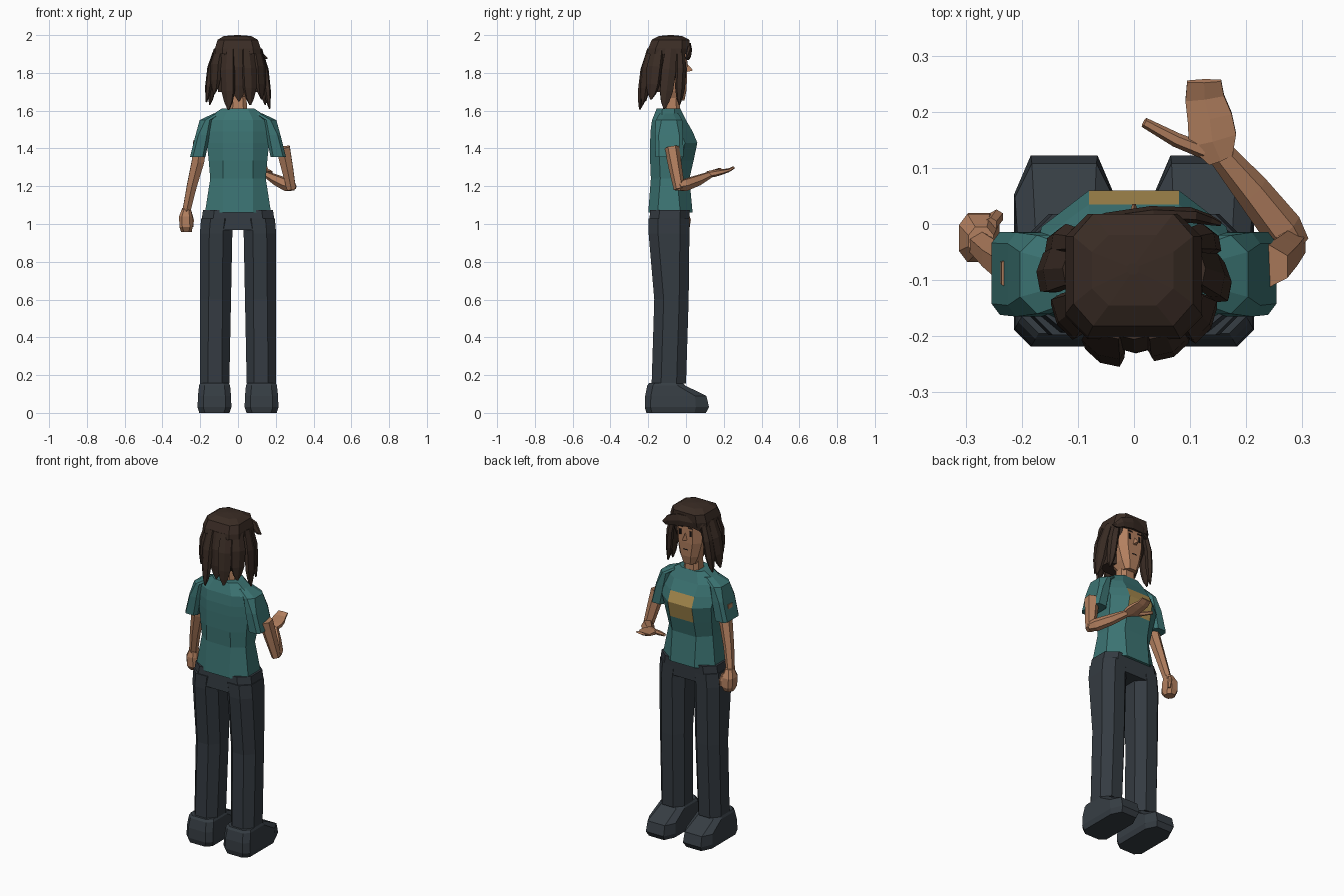
import bpy, bmesh, math
from mathutils import Vector


def material(name, rgb):
    m = bpy.data.materials.new(name)
    m.diffuse_color = (*rgb, 1)
    return m


TEAL = material("teal cloth", (0.045, 0.175, 0.172))
GOLD = material("gold print", (0.40, 0.265, 0.08))
TROUSER = material("dark slate cloth", (0.034, 0.043, 0.053))
SHOE = material("shoe slate", (0.037, 0.047, 0.057))
SKIN = material("tan skin", (0.45, 0.215, 0.115))
HAIR = material("dark brown hair", (0.042, 0.025, 0.018))
EYE = material("eye black", (0.012, 0.01, 0.01))


def skin_rings(name, rings, *mats):
    """Join matching rings of points into a capped flat-faced solid."""
    bm = bmesh.new()
    rows = [[bm.verts.new(p) for p in r] for r in rings]
    n = len(rows[0])
    for a, b in zip(rows, rows[1:]):
        for i in range(n):
            j = (i + 1) % n
            bm.faces.new((a[i], a[j], b[j], b[i]))
    bm.faces.new(rows[0][::-1])
    bm.faces.new(rows[-1])
    bmesh.ops.recalc_face_normals(bm, faces=bm.faces)
    me = bpy.data.meshes.new(name)
    bm.to_mesh(me)
    bm.free()
    for m in mats:
        me.materials.append(m)
    ob = bpy.data.objects.new(name, me)
    bpy.context.collection.objects.link(ob)
    return ob


def octo(x0, x1, y0, y1, z, cx=0.03, cf=0.03, cb=None):
    """Rectangle with cut corners: cx across, cf front depth, cb back depth."""
    cb = cf if cb is None else cb
    return [(x0 + cx, y0, z), (x1 - cx, y0, z), (x1, y0 + cb, z), (x1, y1 - cf, z),
            (x1 - cx, y1, z), (x0 + cx, y1, z), (x0, y1 - cf, z), (x0, y0 + cb, z)]


def flip(rings, s):
    return [[(s * x, y, z) for x, y, z in r] for r in rings]


def tube(name, pts, mat, ref, n=6):
    """Faceted tube; each point is (x, y, z, radius along ref, radius across)."""
    rings = []
    ps = [Vector(p[:3]) for p in pts]
    for i, p in enumerate(pts):
        t = (ps[min(i + 1, len(ps) - 1)] - ps[max(i - 1, 0)]).normalized()
        u = Vector(ref)
        u = (u - t * u.dot(t)).normalized()
        v = t.cross(u)
        ang = [2 * math.pi * (k + 0.5) / n for k in range(n)]
        rings.append([ps[i] + u * p[3] * math.cos(a) + v * p[4] * math.sin(a) for a in ang])
    return skin_rings(name, rings, mat)


# Shoes, trouser legs and sleeves, mirrored left and right
for s, side in ((1, "right"), (-1, "left")):
    skin_rings(side + "_shoe", flip([
        octo(.045, .205, -.21, .105, 0, .03, .06, .03),
        octo(.035, .214, -.218, .122, .03, .03, .07, .03),
        octo(.037, .212, -.216, .108, .09, .03, .06, .03),
        octo(.042, .206, -.205, -.005, .145, .03, .04, .03),
        octo(.05, .2, -.195, -.015, .158, .03, .04, .03)], s), SHOE)
    skin_rings(side + "_trouser_leg", flip([
        octo(.046, .2, -.182, .0, .155, .04, .05),
        octo(.037, .2, -.168, .014, .6, .045, .05),
        octo(.03, .202, -.198, .018, .95, .05, .05),
        octo(.02, .195, -.198, .018, 1.03, .05, .05)], s), TROUSER)
    skin_rings(side + "_sleeve", flip([
        octo(.172, .254, -.162, -.014, 1.355, .015, .02),
        octo(.15, .225, -.165, -.015, 1.47, .015, .02),
        octo(.12, .203, -.16, -.02, 1.55, .03, .03),
        octo(.08, .13, -.14, -.04, 1.585, .015, .03)], s), TEAL)

# Hips
skin_rings("hips", [octo(-.2, .2, -.197, .016, .968, .06, .05),
                    octo(-.185, .185, -.19, .02, 1.075, .06, .05)], TROUSER)

# Shirt body, with the chest print as the front faces
body = [(.175, -.2, .035, 1.06), (.147, -.186, .018, 1.24), (.155, -.19, .04, 1.335),
        (.165, -.19, .06, 1.43), (.17, -.188, .035, 1.49), (.178, -.18, .0, 1.55),
        (.085, -.155, -.03, 1.612)]
shirt = skin_rings("shirt", [octo(-w, w, b, f, z, w - min(.08, .6 * w), .065 if w > .1 else .03,
                                  .05 if w > .1 else .03) for w, b, f, z in body], TEAL, GOLD)
for f in shirt.data.polygons:
    if f.normal.y > .5 and abs(f.center.x) < .01 and 1.34 < f.center.z < 1.48:
        f.material_index = 1

# Neck and head
skin_rings("neck", [octo(-.05, .05, -.125, -.03, 1.58, .02, .02),
                    octo(-.042, .042, -.115, -.035, 1.72, .02, .02)], SKIN)
skin_rings("head", [octo(-.04, .04, -.1, -.008, 1.655, .018, .02),
                    octo(-.062, .062, -.14, .002, 1.705, .03, .03),
                    octo(-.082, .082, -.165, .006, 1.79, .035, .04),
                    octo(-.085, .085, -.17, .004, 1.94, .035, .04)], SKIN)
skin_rings("nose", [[(-.012, .004, 1.805), (.012, .004, 1.805), (0, .004, 1.85)],
                    [(-.003, .036, 1.812), (.003, .036, 1.812), (0, .034, 1.818)]], SKIN)
for x in (-.034, .034):
    skin_rings("eye", [octo(x - .007, x + .007, .002, .009, z, .002, .002)
                       for z in (1.832, 1.864)], EYE)
    skin_rings("eyebrow", [octo(x - .017, x + .017, .002, .009, z, .004, .002)
                           for z in (1.878, 1.886)], HAIR)
skin_rings("mouth", [octo(-.016, .016, -.002, .006, z, .004, .002) for z in (1.744, 1.749)], EYE)

# Left arm hanging down, with a loose fist and thumb
tube("left_arm", [(-.2, -.088, 1.44, .042, .04), (-.212, -.08, 1.33, .038, .036),
                  (-.245, -.06, 1.2, .03, .03), (-.275, -.035, 1.06, .024, .024)], SKIN, (1, 0, 0))
skin_rings("left_hand", [octo(-.295, -.25, -.055, -.005, 1.085, .012, .015),
                         octo(-.312, -.242, -.068, .018, 1.04, .015, .02),
                         octo(-.31, -.24, -.068, .02, .985, .015, .02),
                         octo(-.302, -.245, -.05, .008, .958, .015, .02)], SKIN)
tube("left_thumb", [(-.255, .0, 1.06, .012, .012), (-.245, .013, 1.02, .013, .013),
                    (-.243, .01, .985, .009, .009)], SKIN, (1, 0, 0))

# Right arm bent forward, with an open palm and thumb
tube("right_upper_arm", [(.238, -.075, 1.405, .042, .04), (.262, -.055, 1.29, .035, .035),
                         (.283, -.035, 1.185, .027, .03)], SKIN, (1, 0, 0))
tube("right_forearm", [(.288, -.042, 1.198, .025, .028), (.265, -.01, 1.205, .035, .037),
                       (.21, .06, 1.23, .03, .032), (.155, .125, 1.26, .018, .024)],
     SKIN, (0, 0, 1))
tube("right_hand", [(.155, .115, 1.262, .026, .018), (.14, .15, 1.268, .05, .019),
                    (.135, .19, 1.276, .046, .015), (.126, .225, 1.284, .04, .01),
                    (.125, .255, 1.3, .035, .007)], SKIN, (1, 0, 0))
tube("right_thumb", [(.125, .13, 1.265, .014, .014), (.075, .15, 1.275, .014, .013),
                     (.018, .181, 1.29, .009, .009)], SKIN, (0, 0, 1))

# Hair: cap, inner mass, hanging locks and a swept fringe
skin_rings("hair_cap", [octo(-.122, .122, -.205, .012, 1.9, .04, .04),
                        octo(-.122, .12, -.2, .018, 1.93, .04, .04),
                        octo(-.108, .105, -.182, .018, 1.975, .035, .04),
                        octo(-.075, .07, -.145, -.02, 1.995, .03, .03),
                        octo(-.012, .008, -.09, -.07, 2.0, .005, .005)], HAIR)
skin_rings("hair_mass", [octo(-.105, .105, -.19, -.075, 1.7, .05, .03),
                         octo(-.118, .118, -.2, -.03, 1.82, .05, .03),
                         octo(-.115, .115, -.195, -.01, 1.92, .04, .03)], HAIR)
# top x, top y, tip x, tip y, tip z, half width
locks = [(.1, -.03, .145, -.035, 1.63, .03), (.112, -.08, .168, -.115, 1.61, .042),
         (.1, -.15, .125, -.185, 1.66, .045), (.05, -.185, .065, -.23, 1.63, .042),
         (0, -.19, .005, -.215, 1.65, .045), (-.05, -.185, -.05, -.245, 1.605, .042),
         (-.1, -.15, -.125, -.175, 1.69, .045), (-.112, -.08, -.168, -.09, 1.645, .042),
         (-.1, -.03, -.15, -.04, 1.63, .03)]
for i, (x0, y0, x1, y1, z1, w) in enumerate(locks):
    out = Vector((x0, y0 + .09, 0)).normalized()
    path = []
    for t, ws, bulge in ((0, .8, 0), (.35, 1.05, .01), (.7, .95, .004), (.88, .6, 0), (1, .12, 0)):
        path.append((x0 + (x1 - x0) * t + out.x * bulge, y0 + (y1 - y0) * t + out.y * bulge,
                     1.925 + (z1 - 1.925) * t, w * ws, max(.02 * ws, .004)))
    tube(f"hair_lock_{i}", path, HAIR, (-out.y, out.x, 0))
tube("fringe", [(-.1, -.01, 1.9, .03, .008), (-.05, .008, 1.925, .035, .012),
                (.03, .018, 1.925, .04, .014), (.1, .016, 1.905, .032, .014),
                (.132, .008, 1.882, .018, .01), (.155, .0, 1.878, .004, .004)], HAIR, (0, 0, 1))
